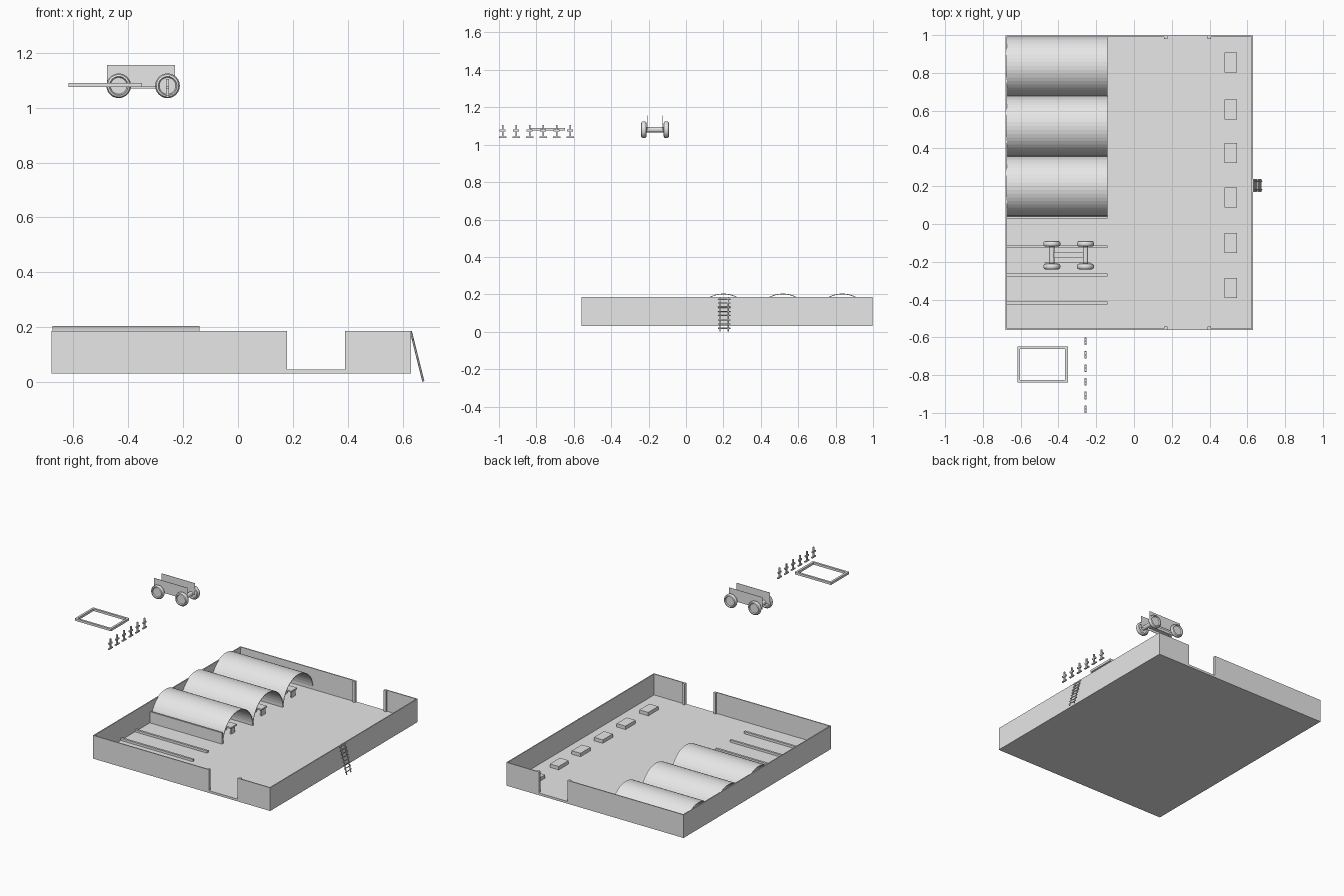
import bpy, bmesh, math
from mathutils import Vector

cube = bpy.data.objects.get("Cube")
if cube:
    bpy.data.objects.remove(cube, do_unlink=True)

grey = bpy.data.materials.new("light_grey")
grey.use_nodes = True
COLOUR = (0.8, 0.8, 0.8, 1)
grey.diffuse_color = COLOUR
grey.node_tree.nodes["Principled BSDF"].inputs["Base Color"].default_value = COLOUR


def finish(name, bm):
    bmesh.ops.recalc_face_normals(bm, faces=bm.faces)
    mesh = bpy.data.meshes.new(name)
    bm.to_mesh(mesh)
    bm.free()
    mesh.materials.append(grey)
    obj = bpy.data.objects.new(name, mesh)
    bpy.context.collection.objects.link(obj)
    return obj


def box(name, x0, x1, y0, y1, z0, z1):
    bm = bmesh.new()
    bmesh.ops.create_cube(bm, size=1)
    for v in bm.verts:
        v.co = ((x0 + x1) / 2 + v.co.x * (x1 - x0),
                (y0 + y1) / 2 + v.co.y * (y1 - y0),
                (z0 + z1) / 2 + v.co.z * (z1 - z0))
    return finish(name, bm)


def rod(name, a, b, radius, sides=8):
    a, b = Vector(a), Vector(b)
    bm = bmesh.new()
    bmesh.ops.create_cone(bm, cap_ends=True, segments=sides, radius1=radius,
                          radius2=radius, depth=(b - a).length)
    turn = (b - a).to_track_quat('Z', 'Y')
    for v in bm.verts:
        v.co = turn @ v.co + (a + b) / 2
    return finish(name, bm)


# Yard floor and perimeter walls
LEFT, RIGHT, FRONT, BACK = -0.68, 0.63, -0.56, 0.997
FLOOR, TOP, THICK = 0.045, 0.185, 0.007
box("yard_floor", LEFT, RIGHT, FRONT, BACK, 0.03, FLOOR)
box("wall_west", LEFT, LEFT + THICK, FRONT, BACK, FLOOR, TOP)
box("wall_east", RIGHT - THICK, RIGHT, FRONT, BACK, FLOOR, TOP)
for side, y, inward in (("front", FRONT, 1), ("back", BACK, -1)):
    y0, y1 = sorted((y, y + inward * THICK))
    p0, p1 = sorted((y, y + inward * 0.018))
    box(side + "_wall_long", LEFT, 0.16, y0, y1, FLOOR, TOP)
    box(side + "_wall_short", 0.405, RIGHT, y0, y1, FLOOR, TOP)
    for x in (0.16, 0.39):
        box(side + "_gate_post", x, x + 0.018, p0, p1, 0.03, TOP)


# Arched huts, open towards the yard
HUT_END, RADIUS, SEGMENTS = -0.14, 0.159, 24
for i in range(3):
    cy = 0.2 + i * 0.318
    bm = bmesh.new()
    rows = []
    for k in range(SEGMENTS + 1):
        a = math.pi * k / SEGMENTS
        y, z = cy + RADIUS * math.cos(a), FLOOR + RADIUS * math.sin(a)
        rows.append([bm.verts.new((x, y, z)) for x in (LEFT + 0.003, HUT_END)])
    for r, s in zip(rows, rows[1:]):
        bm.faces.new((r[0], r[1], s[1], s[0]))
    hut = finish("arched_hut", bm)
    shell = hut.modifiers.new("shell", 'SOLIDIFY')
    shell.thickness = 0.004
    # Shell grows inwards whichever way the face normals run
    outward = hut.data.polygons[SEGMENTS // 2].normal.z > 0
    shell.offset = -1 if outward else 1
    # Small table inside
    box("hut_table_top", -0.25, -0.17, cy - 0.03, cy + 0.03, 0.085, 0.095)
    for x in (-0.245, -0.185):
        box("hut_table_leg", x, x + 0.01, cy - 0.02, cy + 0.02, FLOOR, 0.085)

# Side panel by the first hut and the low bay dividers
box("hut_side_panel", LEFT + THICK, HUT_END, 0.03, 0.04, FLOOR, 0.12)
for y in (-0.12, -0.27, -0.418):
    box("bay_divider", LEFT + THICK, HUT_END, y - 0.007, y + 0.007, FLOOR, 0.06)

# Row of low blocks
for y in (0.855, 0.605, 0.375, 0.14, -0.1, -0.34):
    box("low_block", 0.48, 0.545, y - 0.053, y + 0.053, FLOOR, 0.068)

# Leaning ladder
for y in (0.182, 0.226):
    rod("ladder_rail", (0.63, y, TOP), (0.676, y, 0.002), 0.004, 6)
for i in range(8):
    t = (i + 0.4) / 8
    x, z = 0.63 + 0.046 * t, TOP - 0.18 * t
    rod("ladder_rung", (x, 0.17, z), (x, 0.238, z), 0.003, 6)


# Wagon: rounded wheels, axles, centre beam and side boards
def wheel(cx, cy, cz):
    bm = bmesh.new()
    profile = [(0, 0.008), (0.03, 0.008), (0.034, 0.015), (0.041, 0.012), (0.045, 0.005)]
    profile += [(r, -w) for r, w in reversed(profile)]
    verts = [bm.verts.new((r, w, 0)) for r, w in profile]
    edges = [bm.edges.new(pair) for pair in zip(verts, verts[1:])]
    bmesh.ops.spin(bm, geom=verts + edges, axis=(0, 1, 0), cent=(0, 0, 0),
                   steps=24, angle=math.tau)
    bmesh.ops.remove_doubles(bm, verts=bm.verts, dist=0.0001)
    bmesh.ops.translate(bm, verts=bm.verts, vec=(cx, cy, cz))
    obj = finish("wagon_wheel", bm)
    for p in obj.data.polygons:
        p.use_smooth = True
    obj.data.set_sharp_from_angle(angle=math.radians(35))


AXLE = 1.08
for x in (-0.435, -0.257):
    for y in (-0.225, -0.105):
        wheel(x, y, AXLE)
    rod("wagon_axle", (x, -0.225, AXLE), (x, -0.105, AXLE), 0.014, 12)
box("wagon_beam", -0.435, -0.257, -0.178, -0.152, 1.07, 1.088)
for y in (-0.205, -0.125):
    box("wagon_side_board", -0.477, -0.23, y - 0.001, y + 0.001, 1.075, 1.155)

# Rectangular frame
for y in (-0.84, -0.662):
    box("frame_long_bar", -0.618, -0.35, y, y + 0.014, 1.075, 1.09)
for x in (-0.618, -0.364):
    box("frame_short_bar", x, x + 0.014, -0.84, -0.648, 1.075, 1.09)

# Row of small pegs with a foot and a crossbar
for i in range(6):
    y = -0.98 + i * 0.072
    box("peg_post", -0.262, -0.252, y - 0.004, y + 0.004, 1.04, 1.105)
    box("peg_foot", -0.262, -0.252, y - 0.02, y + 0.02, 1.037, 1.044)
    box("peg_crossbar", -0.262, -0.252, y - 0.016, y + 0.016, 1.07, 1.08)
